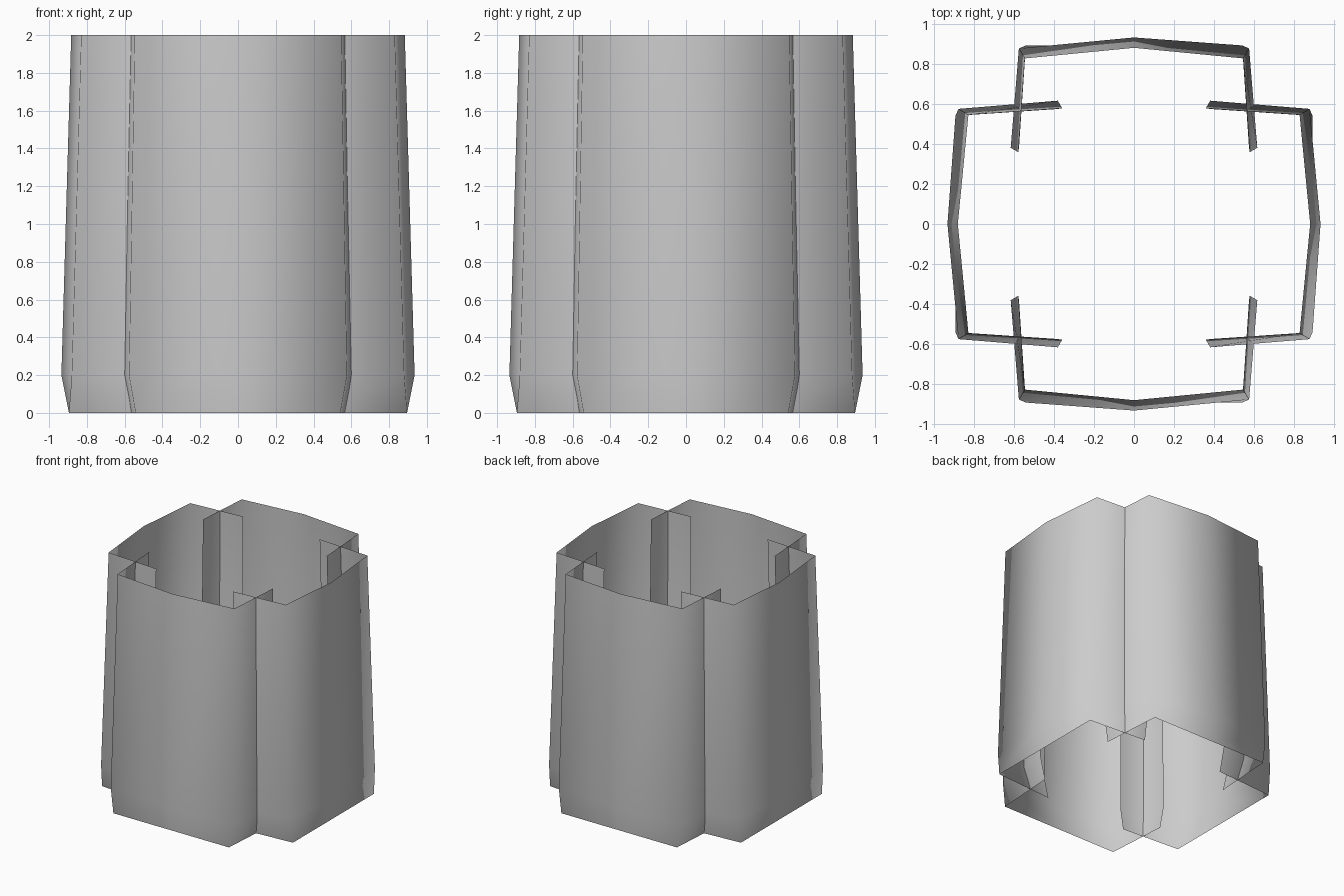
import bpy
import bmesh
from math import pi
from mathutils import Matrix

default_cube = bpy.data.objects.get("Cube")
if default_cube:
    bpy.data.objects.remove(default_cube, do_unlink=True)

# Plain grey sheet material
grey = bpy.data.materials.new("light_grey")
grey.use_nodes = True
colour = (0.6, 0.6, 0.6, 1)
grey.diffuse_color = colour
grey.node_tree.nodes["Principled BSDF"].inputs["Base Color"].default_value = colour

# Half cross-section at each height: (z, panel middle, panel corner, inner end of flap)
SECTIONS = [
    (0.0, (0, 0.895), (0.542, 0.895), (0.577, 0.375)),
    (0.2, (0, 0.935), (0.577, 0.88), (0.618, 0.382)),
    (2.0, (0, 0.883), (0.547, 0.83), (0.58, 0.36)),
]


def make_panel(name, turn):
    """Open bowed sheet with a folded-in flap on each side, turned about z."""
    bm = bmesh.new()
    rows = []
    for z, middle, corner, flap in SECTIONS:
        half = [flap, corner, middle]
        outline = [(-x, -y) for x, y in half] + [(x, -y) for x, y in half[1::-1]]
        rows.append([bm.verts.new((x, y, z)) for x, y in outline])
    for low, high in zip(rows, rows[1:]):
        for i in range(len(low) - 1):
            face = bm.faces.new((low[i], low[i + 1], high[i + 1], high[i]))
            face.smooth = True
    bm.transform(Matrix.Rotation(turn, 4, "Z"))
    mesh = bpy.data.meshes.new(name)
    bm.to_mesh(mesh)
    bm.free()
    mesh.materials.append(grey)
    panel = bpy.data.objects.new(name, mesh)
    bpy.context.collection.objects.link(panel)


# Four interlocking panels around the centre
for i, side in enumerate(("front", "left", "back", "right")):
    make_panel(side + "_panel", i * pi / 2)
